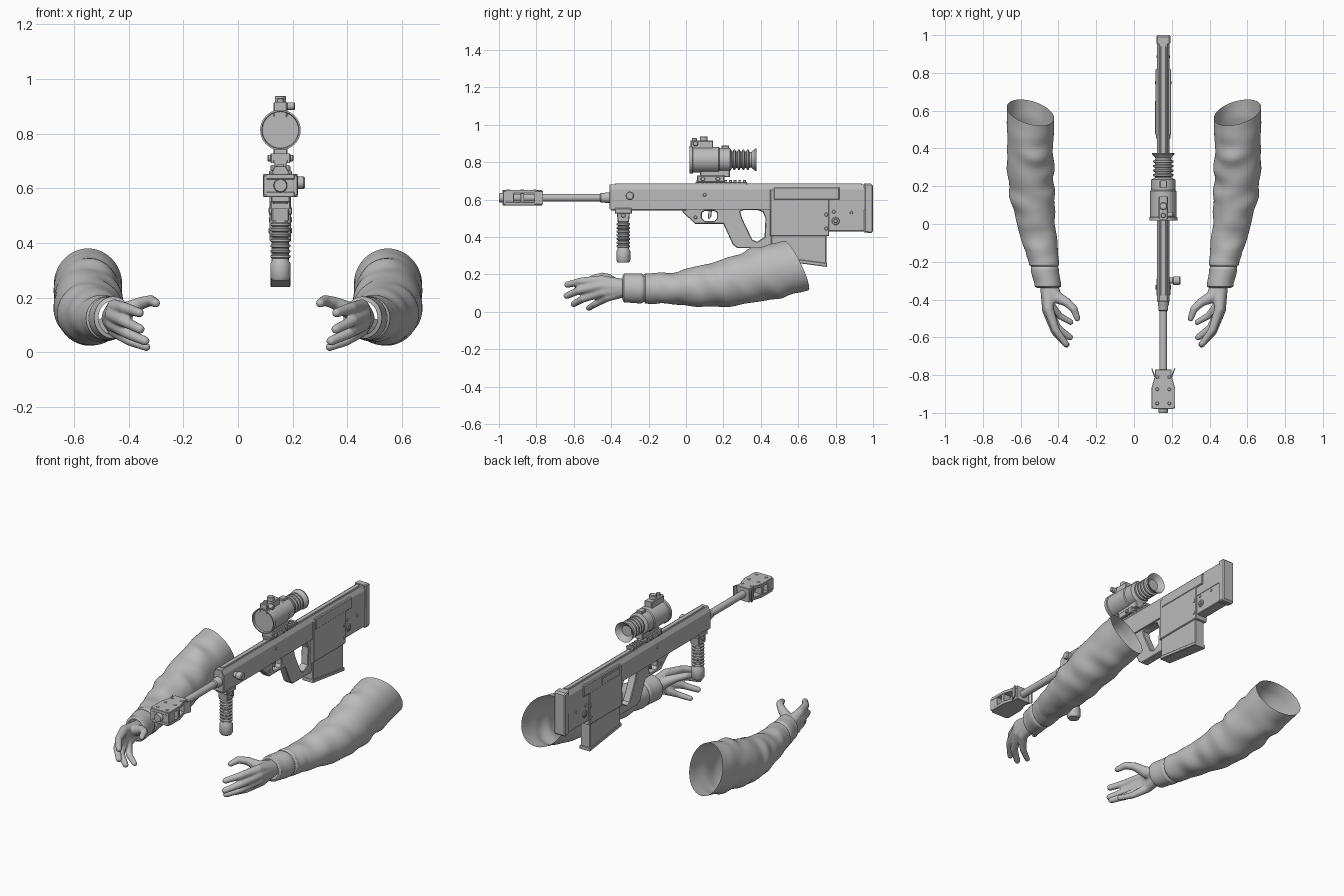
import bpy, bmesh, math
from mathutils import Matrix, Vector

cube = bpy.data.objects.get("Cube")
if cube:
    bpy.data.objects.remove(cube)

GREY = (0.5, 0.5, 0.5, 1)
mat = bpy.data.materials.new("plain grey")
mat.use_nodes = True
mat.diffuse_color = GREY
mat.node_tree.nodes["Principled BSDF"].inputs["Base Color"].default_value = GREY

GX = 0.155   # centre plane of the rifle
AXES = {
    "x": Matrix(((0, 0, 1), (1, 0, 0), (0, 1, 0))).to_4x4(),
    "y": Matrix(((1, 0, 0), (0, 0, -1), (0, 1, 0))).to_4x4(),
    "z": Matrix.Identity(4),
}


def finish(name, mesh, angle=35):
    mesh.name = name
    mesh.materials.clear()
    mesh.materials.append(mat)
    ob = bpy.data.objects.new(name, mesh)
    bpy.context.collection.objects.link(ob)
    bpy.ops.object.select_all(action="DESELECT")
    ob.select_set(True)
    bpy.context.view_layer.objects.active = ob
    bpy.ops.object.shade_smooth_by_angle(angle=math.radians(angle))
    return ob


def from_bmesh(name, bm, angle=35):
    bmesh.ops.recalc_face_normals(bm, faces=bm.faces)
    mesh = bpy.data.meshes.new(name)
    bm.to_mesh(mesh)
    bm.free()
    return finish(name, mesh, angle)


def evaluated(ob):
    """Mesh of an object with its modifiers applied; the source is removed."""
    bpy.context.view_layer.update()
    deps = bpy.context.evaluated_depsgraph_get()
    mesh = bpy.data.meshes.new_from_object(ob.evaluated_get(deps))
    bpy.data.objects.remove(ob)
    return mesh


def prism(name, axis, loops, half, at, bevel=0.004):
    """Extruded outline; loops after the first are holes."""
    cu = bpy.data.curves.new(name, "CURVE")
    cu.dimensions, cu.fill_mode = "2D", "BOTH"
    cu.extrude, cu.bevel_depth, cu.offset = half - bevel, bevel, -bevel
    cu.bevel_resolution = 0
    for loop in loops:
        sp = cu.splines.new("POLY")
        sp.points.add(len(loop) - 1)
        for p, (u, v) in zip(sp.points, loop):
            p.co = (u, v, 0, 1)
        sp.use_cyclic_u = True
    ob = bpy.data.objects.new(name, cu)
    bpy.context.collection.objects.link(ob)
    mesh = evaluated(ob)
    mesh.transform(Matrix.Translation(at) @ AXES[axis])
    return finish(name, mesh, 20)


def box(name, y, z, half, x=GX, bevel=0.004):
    (a, b), (c, d) = y, z
    return prism(name, "x", [[(a, c), (b, c), (b, d), (a, d)]], half, (x, 0, 0), bevel)


def lathe(name, axis, profile, at, sides=32):
    """Turned part: profile is (distance along axis, radius)."""
    bm = bmesh.new()
    rings = []
    for t, r in profile:
        ring = []
        for i in range(sides):
            a = math.tau * i / sides
            u, v = r * math.cos(a), r * math.sin(a)
            co = {"x": (t, u, v), "y": (u, t, v), "z": (u, v, t)}[axis]
            ring.append(bm.verts.new(Vector(co) + Vector(at)))
        rings.append(ring)
    for p, q in zip(rings, rings[1:]):
        for i in range(sides):
            j = (i + 1) % sides
            bm.faces.new((p[i], p[j], q[j], q[i]))
    bm.faces.new(rings[0])
    bm.faces.new(rings[-1])
    return from_bmesh(name, bm)


def rod(name, axis, a, b, r, at, sides=24):
    e = min(0.003, r / 4)
    return lathe(name, axis, [(a, r - e), (a + e, r), (b - e, r), (b, r - e)], at, sides)


# Receiver and stock
w, c = 0.034, 0.02
prism("receiver", "y", [[(-w, .548), (w, .548), (w, .655), (c, .682), (-c, .682), (-w, .655)]],
      0.685, (GX, 0.275, 0), 0.003)
box("top_strip", (-0.38, 0.94), (0.675, 0.687), 0.014, bevel=0.002)
box("handguard_lower", (-0.4, 0.0), (0.542, 0.56), 0.027)
box("rear_housing", (0.45, 0.765), (0.405, 0.655), 0.039)
box("housing_upper", (0.47, 0.82), (0.60, 0.665), 0.042)
box("stock", (0.76, 0.96), (0.43, 0.66), 0.031)
prism("butt_plate", "x", [[(.953, .425), (.99, .42), (1, .43), (1, .675), (.99, .685), (.953, .685)]],
      0.037, (GX, 0, 0), 0.006)
prism("magazine", "x", [[(.455, .43), (.455, .285), (.75, .245), (.75, .43)]], 0.032, (GX, 0, 0))
prism("magazine_base", "x", [[(.452, .3), (.452, .28), (.755, .24), (.755, .26)]], 0.037, (GX, 0, 0), 0.003)
box("ejection_port", (0.48, 0.65), (0.61, 0.65), 0.004, x=GX - 0.041, bevel=0.002)

# Trigger guard and hand grip in one frame with two openings
outline = [(-.02, .56), (-.02, .535), (.05, .47), (.2, .47), (.25, .36), (.275, .34),
           (.45, .34), (.46, .36), (.46, .56)]
trigger_hole = [(.085, .5), (.1, .485), (.15, .485), (.165, .5), (.165, .53), (.15, .54), (.1, .54), (.085, .53)]
grip_hole = [(.29, .535), (.3, .5), (.355, .385), (.38, .375), (.42, .40), (.425, .5), (.41, .535), (.38, .545), (.31, .545)]
prism("grip_frame", "x", [outline, trigger_hole, grip_hole], 0.024, (GX, 0, 0))
prism("trigger", "x", [[(.12, .55), (.14, .55), (.135, .51), (.125, .495), (.118, .5)]], 0.008, (GX, 0, 0), 0.002)

# Screws and pins on both flanks
for s in (-1, 1):
    for y, z, r, out in ((.1, .625, .009, .037), (.8, .485, .021, .037), (.75, .52, .01, .043),
                         (.75, .445, .01, .043), (.79, .535, .009, .035), (.885, .53, .008, .035),
                         (.05, .505, .009, .027)):
        rod("side_pin", "x", min(0, s * out), max(0, s * out), r, (GX, y, z))
    rod("socket_ring", "x", min(s * .03, s * .042), max(s * .03, s * .042), 0.012, (GX, .8, .485), 6)
lathe("charging_knob", "x", [(0.0, .016), (.05, .016), (.055, .023), (.085, .023), (.09, .018)], (GX, -.3, .62))

# Barrel and muzzle brake
lathe("barrel", "y", [(-1, .022), (-.995, .025), (-.965, .025), (-.96, .021), (-.46, .021),
                      (-.455, .026), (-.435, .026), (-.43, .029), (-.38, .029)], (GX, 0, .61))
brake = [(-.05, -.98), (.05, -.98), (.063, -.965), (.063, -.87), (.043, -.8), (.043, -.77),
         (-.043, -.77), (-.043, -.8), (-.063, -.87), (-.063, -.965)]
for z in (0.5775, 0.6425):
    prism("brake_plate", "z", [brake], 0.0095, (GX, 0, z), 0.002)
for a, b, h in ((-.978, -.92, .062), (-.885, -.865, .061), (-.805, -.77, .042)):
    box("brake_baffle", (a, b), (.575, .645), h, bevel=0.002)
for s in (-1, 1):
    prism("brake_wing", "z", [[(s * .04, -.81), (s * .048, -.81), (s * .064, -.765), (s * .058, -.765)]],
          0.035, (GX, 0, .61), 0.001)
    for y in (-.95, -.875, -.81):
        rod("brake_screw", "z", .645, .655, .009, (GX + s * .032, y, 0), 12)

# Ribbed front grip
box("grip_mount", (-.38, -.29), (.525, .555), 0.037)
prism("grip_clamp", "x", [[(-.37, .53), (-.3, .53), (-.305, .48), (-.365, .48)]], 0.032, (GX, 0, 0))
rod("clamp_bolt", "x", -.042, .042, .012, (GX, -.335, .515))
prof = [(.485, .027)]
for i in range(7):
    top = .475 - i * .0195
    prof += [(top, .029), (top - .004, .036), (top - .011, .036), (top - .015, .029)]
prof += [(.335, .031), (.325, .037), (.275, .037), (.263, .03)]
lathe("front_grip", "z", prof, (GX, -.335, 0))

# Sight rail, mount and sight
box("rail_base", (.05, .325), (.68, .693), 0.022, bevel=0.002)
for i in range(11):
    box("rail_tooth", (.055 + i * .025, .07 + i * .025), (.69, .704), 0.026, bevel=0.002)
box("sight_clamp", (.06, .205), (.692, .728), 0.037)
box("sight_neck", (.075, .235), (.72, .77), 0.026)
for y in (.09, .17):
    rod("clamp_knob", "x", -.047, .047, .012, (GX, y, .71))
SZ = 0.813
lathe("sight_body", "y", [(.03, .055), (.03, .066), (.018, .068), (.018, .074), (.035, .074), (.038, .069),
                          (.175, .069), (.18, .064), (.235, .064), (.245, .045)], (GX, 0, SZ), 40)
prof = [(.235, .045)]
for i in range(4):
    y = .25 + i * .024
    prof += [(y, .043), (y + .004, .054), (y + .013, .054), (y + .017, .043)]
prof += [(.35, .042), (.37, .06), (.377, .06), (.372, .052), (.35, .032)]
lathe("eyepiece", "y", prof, (GX, 0, SZ))
box("turret_block", (.025, .145), (.86, .915), 0.025)
rod("turret_cap", "z", .91, .938, .02, (GX, .095, 0))
rod("turret_button", "z", .91, .93, .013, (GX, .045, 0))
rod("side_dial", "x", 0, .053, .014, (GX, .05, .9))
box("rear_switch", (.19, .23), (.86, .888), 0.02)

# Sleeve stations: y, centre x, centre z, half width, half height, slant
STATIONS = [(.59, .548, .247, .125, .133, .47), (.4, .55, .2, .122, .137, .35), (.2, .545, .15, .123, .123, .15),
            (.08, .53, .138, .11, .112, 0), (-.04, .512, .127, .098, .088, 0), (-.15, .487, .125, .086, .081, 0),
            (-.215, .476, .125, .08, .081, 0), (-.225, .474, .125, .07, .073, 0), (-.24, .472, .125, .074, .08, 0),
            (-.33, .456, .127, .07, .077, 0), (-.34, .455, .127, .055, .062, 0)]


def station(t):
    i = min(int(t), len(STATIONS) - 2)
    f = t - i
    g = f * f * (3 - 2 * f) if i > 4 else f
    return [p + (q - p) * (f if k == 0 else g) for k, (p, q) in enumerate(zip(STATIONS[i], STATIONS[i + 1]))]


def sleeve(name, side, sides=56):
    bm = bmesh.new()
    rings = []
    steps = (len(STATIONS) - 1) * 10
    for n in range(steps + 1):
        y, cx, cz, rx, rz, slant = station(n / 10)
        fold = max(0, min(1, (y + .22) / .08, (.56 - y) / .12))
        ring = []
        for i in range(sides):
            a = math.tau * i / sides
            wave = math.sin(48 * y + 2.2 * math.sin(a + .6)) * (.5 + .5 * math.sin(2 * a + 9 * y))
            wave += .6 * math.sin(31 * y - 3 * math.cos(a) + 1)
            k = 1 + .04 * fold * wave
            dx, dz = rx * k * math.cos(a), rz * k * math.sin(a)
            ring.append(bm.verts.new((side * (cx + dx), y - slant * dz + .5 * slant * dx, cz + dz)))
        rings.append(ring)
    for p, q in zip(rings, rings[1:]):
        for i in range(sides):
            j = (i + 1) % sides
            bm.faces.new((p[i], p[j], q[j], q[i]))
    return from_bmesh(name, bm, 60)


# Hand: swept balls fused into one skin; each finger starts at the wrist
WRIST = (.455, -.31, .127, .046)
FINGERS = [
    [WRIST, (.452, -.45, .168, .028), (.415, -.56, .163, .022), (.36, -.635, .145, .018)],
    [WRIST, (.46, -.455, .138, .028), (.418, -.57, .115, .022), (.358, -.638, .085, .018)],
    [WRIST, (.458, -.445, .105, .027), (.405, -.55, .07, .021), (.34, -.6, .042, .018)],
    [WRIST, (.45, -.42, .08, .026), (.395, -.485, .042, .019), (.335, -.52, .02, .016)],
    [WRIST, (.415, -.385, .15, .034), (.355, -.415, .18, .024), (.318, -.45, .19, .021), (.3, -.5, .18, .017)],
]


def hand(name, side):
    bm = bmesh.new()
    for path in FINGERS:
        for p, q in zip(path, path[1:]):
            for n in range(13):
                x, y, z, r = (u + (v - u) * n / 12 for u, v in zip(p, q))
                bmesh.ops.create_icosphere(bm, subdivisions=2, radius=r,
                                           matrix=Matrix.Translation((side * x, y, z)))
    mesh = bpy.data.meshes.new(name)
    bm.to_mesh(mesh)
    bm.free()
    ob = bpy.data.objects.new(name, mesh)
    bpy.context.collection.objects.link(ob)
    rm = ob.modifiers.new("fuse", "REMESH")
    rm.mode, rm.voxel_size = "VOXEL", 0.006
    sm = ob.modifiers.new("soften", "SMOOTH")
    sm.factor, sm.iterations = 0.5, 5
    return finish(name, evaluated(ob), 80)


for label, side in (("left", 1), ("right", -1)):
    sleeve(label + "_sleeve", side)
    hand(label + "_hand", side)
